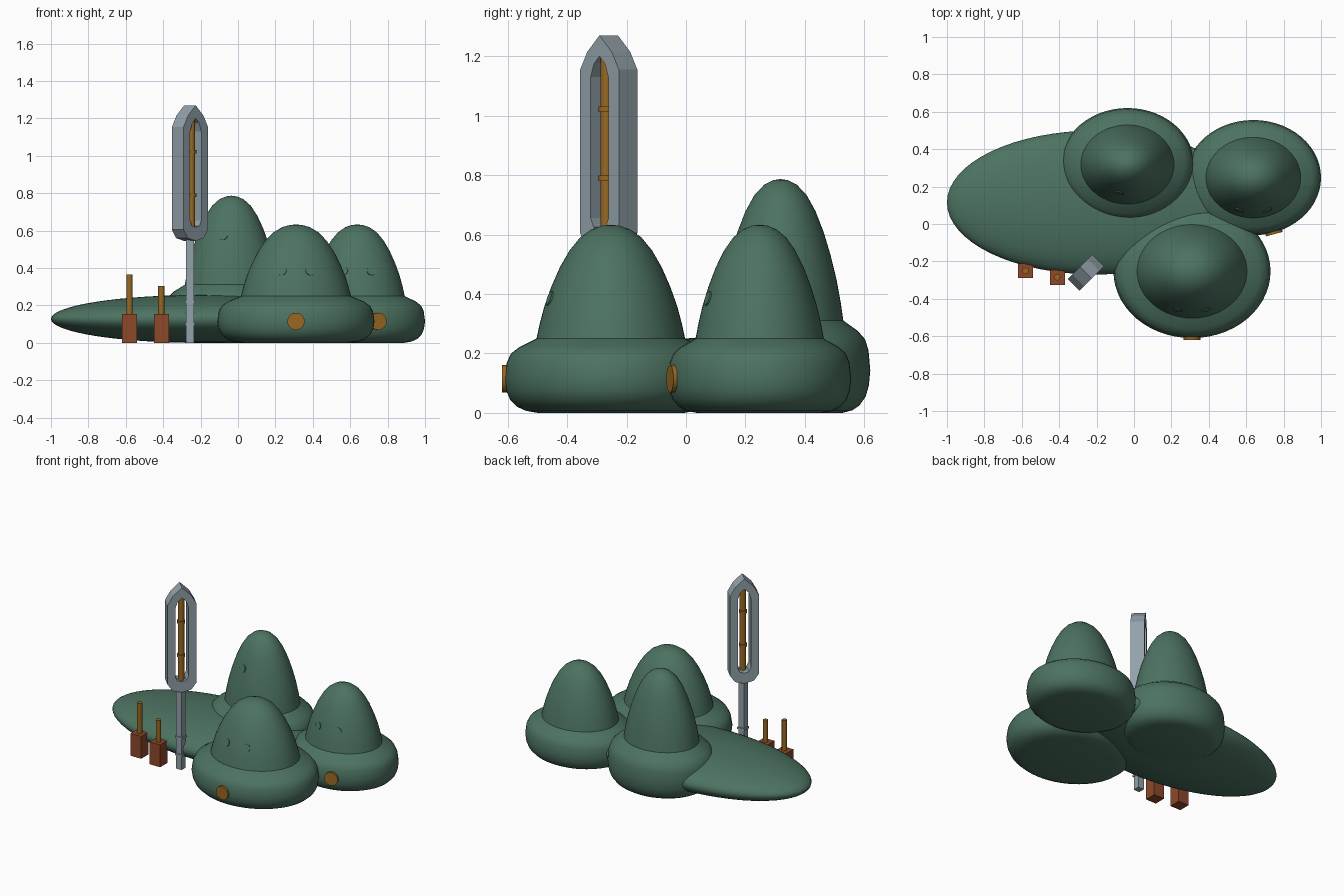
import bpy, bmesh, math
from mathutils import Vector, Matrix

cube = bpy.data.objects.get("Cube")
if cube:
    bpy.data.objects.remove(cube)


def material(name, rgb):
    m = bpy.data.materials.new(name)
    m.use_nodes = True
    m.diffuse_color = (*rgb, 1)
    m.node_tree.nodes["Principled BSDF"].inputs["Base Color"].default_value = (*rgb, 1)
    return m


GREEN = material("moss green", (0.073, 0.17, 0.12))
GREY = material("steel grey", (0.29, 0.36, 0.40))
GOLD = material("dark gold", (0.31, 0.14, 0.016))
BRICK = material("brick brown", (0.27, 0.065, 0.022))


def finish(name, bm, mat, smooth=True):
    bmesh.ops.recalc_face_normals(bm, faces=bm.faces)
    me = bpy.data.meshes.new(name)
    bm.to_mesh(me)
    bm.free()
    me.materials.append(mat)
    ob = bpy.data.objects.new(name, me)
    bpy.context.collection.objects.link(ob)
    if smooth:
        bpy.ops.object.select_all(action='DESELECT')
        ob.select_set(True)
        bpy.context.view_layer.objects.active = ob
        bpy.ops.object.shade_smooth_by_angle(angle=math.radians(32))
    return ob


def box(name, centre, size, mat):
    bm = bmesh.new()
    bmesh.ops.create_cube(bm, size=1)
    bmesh.ops.scale(bm, vec=size, verts=bm.verts)
    bmesh.ops.translate(bm, vec=centre, verts=bm.verts)
    return finish(name, bm, mat, False)


def cylinder(name, centre, radius, depth, mat, axis=(0, 0, 1), sides=20):
    bm = bmesh.new()
    turn = Vector(axis).to_track_quat('Z', 'Y').to_matrix().to_4x4()
    bmesh.ops.create_cone(bm, cap_ends=True, segments=sides, radius1=radius, radius2=radius,
                          depth=depth, matrix=Matrix.Translation(centre) @ turn)
    return finish(name, bm, mat)


# Bell-shaped mounds: swollen base and tall dome
PROFILE = [(0.69, 0), (0.80, 0.007), (0.88, 0.02), (0.95, 0.045), (0.985, 0.075), (1, 0.115),
           (0.98, 0.17), (0.94, 0.2), (0.86, 0.222), (0.70, 0.25), (0.67, 0.3), (0.625, 0.36),
           (0.56, 0.425), (0.48, 0.49), (0.39, 0.546), (0.29, 0.59), (0.18, 0.618), (0.08, 0.63)]
TOP = 0.633


def radius_at(z):
    for (r0, z0), (r1, z1) in zip(PROFILE, PROFILE[1:]):
        if z0 <= z <= z1:
            return r0 + (r1 - r0) * (z - z0) / (z1 - z0)


def mound(name, cx, cy, rx, ry, tall, seg=56):
    bm = bmesh.new()
    rings = []
    for r, z in PROFILE:
        rings.append([bm.verts.new((cx + rx * r * math.cos(a), cy + ry * r * math.sin(a), z * tall))
                      for a in (math.tau * i / seg for i in range(seg))])
    for low, high in zip(rings, rings[1:]):
        for i in range(seg):
            j = (i + 1) % seg
            bm.faces.new((low[i], low[j], high[j], high[i]))
    bm.faces.new(rings[0])
    tip = bm.verts.new((cx, cy, TOP * tall))
    for i in range(seg):
        bm.faces.new((rings[-1][i], rings[-1][(i + 1) % seg], tip))
    # Crease where the dome meets the base
    crease = PROFILE.index((0.70, 0.25))
    for i in range(seg):
        bm.edges.get((rings[crease][i], rings[crease][(i + 1) % seg])).smooth = False
    return finish(name, bm, GREEN)


def badge(name, spec, dx, z, radius, mat, out):
    # Disc lying on the front of a mound, aligned with its surface
    cx, cy, rx, ry, tall = spec
    zl = z / tall
    r = radius_at(zl)
    dy = -ry * math.sqrt(r * r - (dx / rx) ** 2)
    slope = (radius_at(zl - 0.02) - radius_at(zl + 0.02)) / (0.04 * tall)
    n = Vector((dx / rx ** 2, dy / ry ** 2, 0)).normalized()
    n.z = slope * ry
    n.normalize()
    spot = Vector((cx + dx, cy + dy, z)) + n * (out - 0.012)
    cylinder(name, spot, radius, 0.024, mat, n, 24)


front = (0.31, -0.253, 0.42, 0.357, 1)
side = (0.638, 0.248, 0.362, 0.308, 1)
rear = (-0.035, 0.318, 0.356, 0.302, 1.243)
mound("front_mound", *front)
mound("side_mound", *side)
mound("rear_mound", *rear)

for label, spec in (("front", front), ("side", side)):
    for hand, dx in (("right", -0.075), ("left", 0.075)):
        badge(f"{label}_mound_{hand}_eye", spec, dx, 0.385, 0.025, GREEN, 0.004)
badge("rear_mound_eye", rear, -0.045, 0.575, 0.025, GREEN, 0.004)
badge("front_mound_disc", front, 0, 0.115, 0.046, GOLD, 0.009)
badge("side_mound_disc", side, 0.11, 0.115, 0.046, GOLD, 0.009)

# Long low hill
bm = bmesh.new()
bmesh.ops.create_uvsphere(bm, u_segments=64, v_segments=32, radius=1)
bmesh.ops.scale(bm, vec=(0.80, 0.385, 0.128), verts=bm.verts)
bmesh.ops.translate(bm, vec=(-0.2, 0.115, 0.128), verts=bm.verts)
finish("low_hill", bm, GREEN)

# Post with two collars
PX, PY = -0.257, -0.26
box("post", (PX, PY, 0.28), (0.044, 0.044, 0.56), GREY)
for i, z in enumerate((0.1, 0.22)):
    box(f"post_collar_{i + 1}", (PX, PY, z), (0.054, 0.054, 0.014), GREY)

# Slotted frame: matching outer and inner outlines, turned to face the corner
OUTER = [(0, 1.27), (0.058, 1.215), (0.092, 1.155), (0.092, 0.605), (0.06, 0.56), (0, 0.545)]
INNER = [(0, 1.2), (0.026, 1.175), (0.042, 1.13), (0.042, 0.655), (0.028, 0.625), (0, 0.618)]


def outline(half):
    return half + [(-u, z) for u, z in reversed(half[1:-1])]


bm = bmesh.new()
loops = [[bm.verts.new((u, d, z)) for u, z in outline(half)]
         for half, d in ((OUTER, -0.044), (INNER, -0.044), (INNER, 0.044), (OUTER, 0.044))]
count = len(loops[0])
for k in range(4):
    a, b = loops[k], loops[(k + 1) % 4]
    for i in range(count):
        j = (i + 1) % count
        bm.faces.new((a[i], a[j], b[j], b[i]))
bmesh.ops.transform(bm, verts=bm.verts,
                    matrix=Matrix.Translation((PX, PY, 0)) @ Matrix.Rotation(math.radians(45), 4, 'Z'))
finish("slotted_frame", bm, GREY, False)

# Rod and rings in the slot
RX, RY = PX + 0.008, PY - 0.008
cylinder("slot_rod", (RX, RY, 0.905), 0.02, 0.59, GOLD)
for i, z in enumerate((0.79, 1.022)):
    cylinder(f"rod_ring_{i + 1}", (RX, RY, z), 0.026, 0.018, GOLD)

# Two stakes in blocks
for i, (x, y, top) in enumerate(((-0.58, -0.25, 0.365), (-0.41, -0.285, 0.305))):
    box(f"stake_block_{i + 1}", (x, y, 0.0775), (0.08, 0.08, 0.155), BRICK)
    cylinder(f"stake_{i + 1}", (x, y, (top + 0.1) / 2), 0.017, top - 0.1, GOLD, sides=12)
